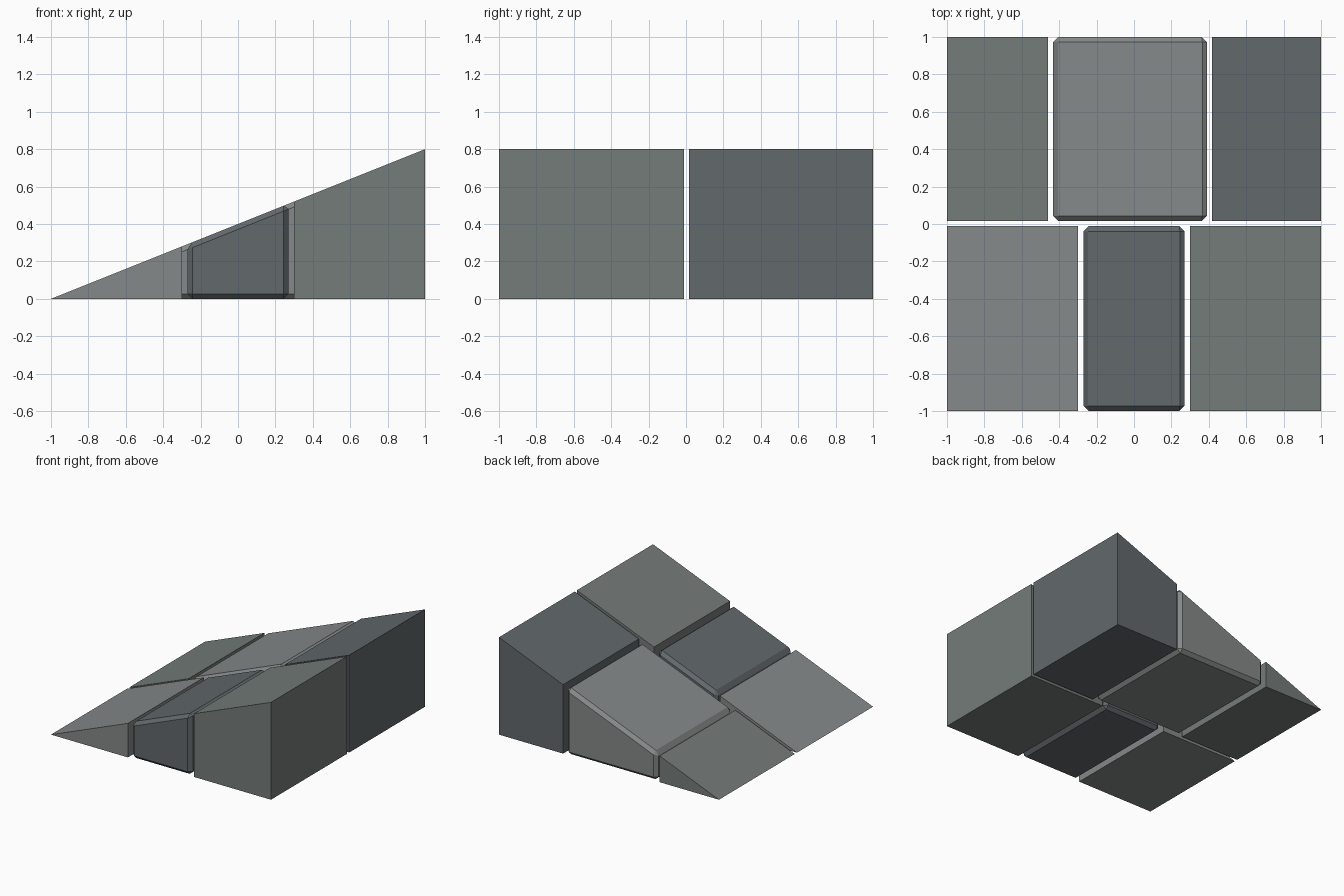
import bpy, bmesh

if "Cube" in bpy.data.objects:
    bpy.data.objects.remove(bpy.data.objects["Cube"])

SLOPE = 0.4   # rise per unit of x, starting from zero at x = -1


def stone_material(name, rgb):
    mat = bpy.data.materials.new(name)
    mat.diffuse_color = (*rgb, 1)
    mat.use_nodes = True
    mat.node_tree.nodes["Principled BSDF"].inputs["Base Color"].default_value = mat.diffuse_color
    return mat


LIGHT = stone_material("light_stone", (0.235, 0.25, 0.25))
GREEN = stone_material("green_stone", (0.175, 0.20, 0.19))
DARK = stone_material("dark_stone", (0.122, 0.14, 0.15))


def block(name, x0, x1, y0, y1, mat, bevel=0.0):
    """Ramp slice: side profile in xz, extruded along y."""
    profile = [(x0, 0), (x1, 0), (x1, SLOPE * (x1 + 1))]
    if x0 > -1:
        profile.append((x0, SLOPE * (x0 + 1)))
    bm = bmesh.new()
    face = bm.faces.new([bm.verts.new((x, y0, z)) for x, z in profile])
    ext = bmesh.ops.extrude_face_region(bm, geom=[face])
    verts = [g for g in ext["geom"] if isinstance(g, bmesh.types.BMVert)]
    bmesh.ops.translate(bm, verts=verts, vec=(0, y1 - y0, 0))
    bmesh.ops.recalc_face_normals(bm, faces=bm.faces)
    mesh = bpy.data.meshes.new(name)
    bm.to_mesh(mesh)
    bm.free()
    mesh.materials.append(mat)
    obj = bpy.data.objects.new(name, mesh)
    bpy.context.collection.objects.link(obj)
    if bevel:
        mod = obj.modifiers.new("chamfer", "BEVEL")
        mod.width = bevel
        mod.segments = 1
        mod.limit_method = "NONE"


# Two rows of three stones; only the middle stones are chamfered
rows = {
    "front": (-1, -0.012, [(-1, -0.30), (-0.27, 0.27), (0.30, 1)], (LIGHT, DARK, GREEN)),
    "back": (0.016, 1, [(-1, -0.46), (-0.432, 0.39), (0.417, 1)], (GREEN, LIGHT, DARK)),
}
for row, (y0, y1, spans, mats) in rows.items():
    for part, (x0, x1), mat in zip(("low", "middle", "high"), spans, mats):
        block(f"{row}_{part}_stone", x0, x1, y0, y1, mat, 0.027 if part == "middle" else 0)
